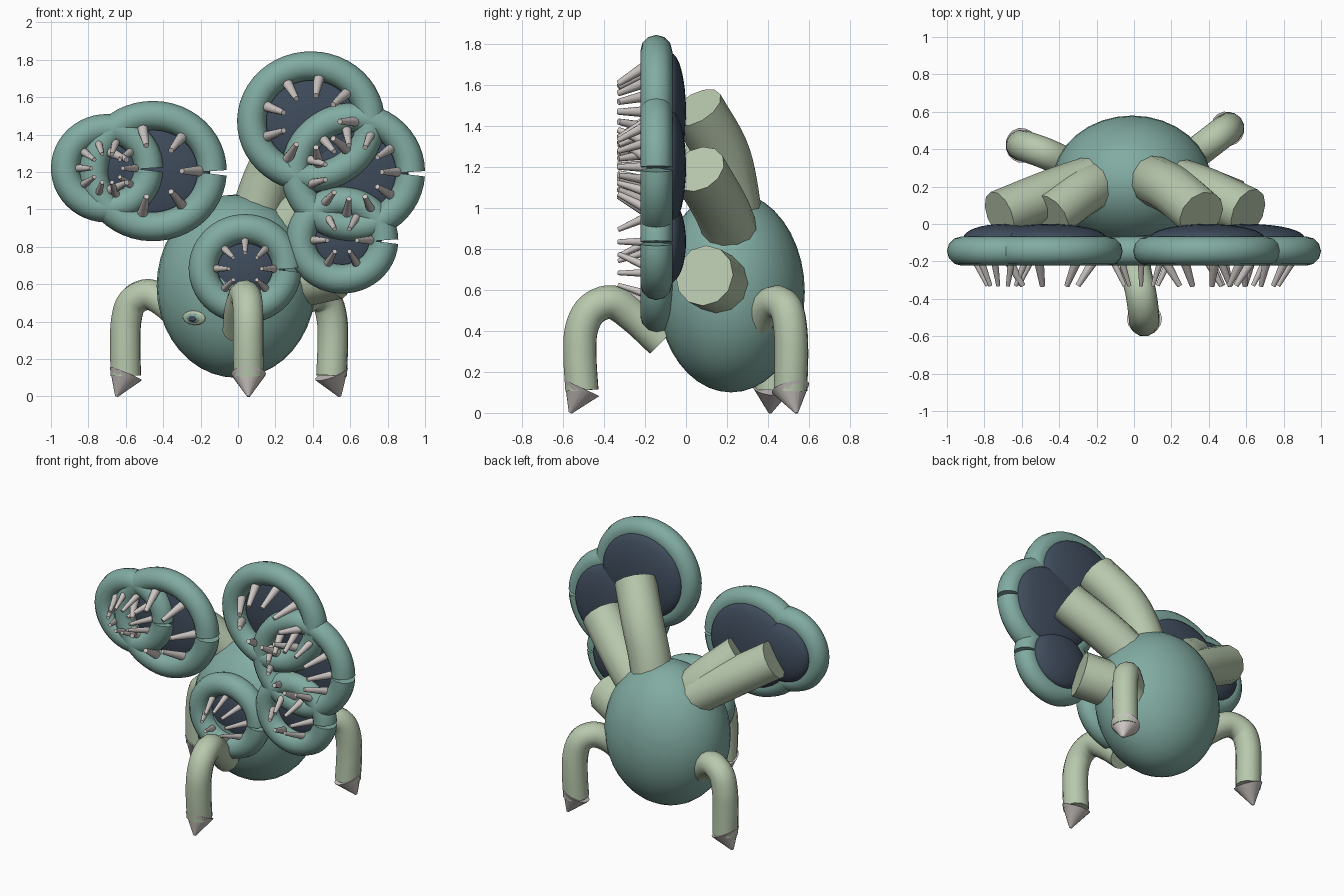
import bpy, math
from mathutils import Vector

if "Cube" in bpy.data.objects:
    bpy.data.objects.remove(bpy.data.objects["Cube"])


def material(name, rgb):
    m = bpy.data.materials.new(name)
    m.diffuse_color = (*rgb, 1)
    m.use_nodes = True
    m.node_tree.nodes["Principled BSDF"].inputs["Base Color"].default_value = m.diffuse_color
    return m


TEAL = material("teal_skin", (0.22, 0.41, 0.36))
PALE = material("pale_green_skin", (0.48, 0.58, 0.42))
NAVY = material("dark_throat", (0.05, 0.072, 0.108))
BONE = material("bone", (0.60, 0.56, 0.54))


def finish(obj, name, mat, angle=50):
    obj.name = name
    obj.data.materials.clear()
    obj.data.materials.append(mat)
    bpy.ops.object.select_all(action='DESELECT')
    obj.select_set(True)
    bpy.context.view_layer.objects.active = obj
    bpy.ops.object.shade_smooth_by_angle(angle=math.radians(angle))
    return obj


def ellipsoid(name, loc, radii, mat, segs=32, rings=16, rot=None):
    bpy.ops.mesh.primitive_uv_sphere_add(segments=segs, ring_count=rings, location=loc)
    obj = bpy.context.object
    obj.scale = radii
    if rot:
        obj.rotation_euler = rot
    return finish(obj, name, mat)


def cone(name, base, tip, r1, r2, mat, sides=12):
    base, tip = Vector(base), Vector(tip)
    d = tip - base
    bpy.ops.mesh.primitive_cone_add(vertices=sides, radius1=r1, radius2=r2,
                                    depth=d.length, location=(base + tip) / 2)
    obj = bpy.context.object
    obj.rotation_euler = d.to_track_quat('Z', 'Y').to_euler()
    return finish(obj, name, mat)


def smooth_path(pts, steps=5):
    """Catmull-Rom samples through the points."""
    p = [Vector(q) for q in pts]
    p = [2 * p[0] - p[1]] + p + [2 * p[-1] - p[-2]]
    out = []
    for a, b, c, d in zip(p, p[1:], p[2:], p[3:]):
        for i in range(steps):
            t = i / steps
            out.append(0.5 * (2 * b + (c - a) * t + (2 * a - 5 * b + 4 * c - d) * t * t
                              + (3 * b - a - 3 * c + d) * t ** 3))
    return out + [p[-2]]


def tube(name, path, radius, mat, res):
    cu = bpy.data.curves.new(name, 'CURVE')
    cu.dimensions = '3D'
    cu.bevel_depth = radius
    cu.bevel_resolution = res
    cu.use_fill_caps = True
    sp = cu.splines.new('POLY')
    sp.points.add(len(path) - 1)
    for pt, co in zip(sp.points, path):
        pt.co = (*co, 1)
    tmp = bpy.data.objects.new(name + "_path", cu)
    bpy.context.collection.objects.link(tmp)
    bpy.context.view_layer.update()
    dg = bpy.context.evaluated_depsgraph_get()
    me = bpy.data.meshes.new_from_object(tmp.evaluated_get(dg))
    bpy.data.objects.remove(tmp)
    obj = bpy.data.objects.new(name, me)
    bpy.context.collection.objects.link(obj)
    return finish(obj, name, mat)


# body
ellipsoid("body", (-0.01, 0.22, 0.59), (0.425, 0.36, 0.49), TEAL, 32, 20)

# mouths: split lip ring, dark throat and a circle of inward teeth
LIP = 0.078


def mouth(name, x, z, rx, rz, count, size):
    ax, az = rx - LIP, rz - LIP
    n, gap = 48, 0.05
    arc = [(x + ax * math.cos(a), -0.145, z + az * math.sin(a))
           for a in (i / n * (2 * math.pi - gap) for i in range(n + 1))]
    tube(name + "_lip", arc, LIP, TEAL, 4)
    ellipsoid(name + "_throat", (x, -0.075, z), (ax - 0.01, 0.075, az - 0.01), NAVY, 32, 16)
    for i in range(count):
        a = 2 * math.pi * i / count
        c, s = math.cos(a), math.sin(a)
        bx, bz, inward = rx - 0.145, rz - 0.14, 0.095 * size
        cone(f"{name}_tooth_{i + 1}", (x + bx * c, -0.18, z + bz * s),
             (x + (bx - inward) * c, -0.33, z + (bz - inward) * s),
             0.029 * size, 0.015 * size, BONE, 10)


mouth("left_large_mouth", -0.455, 1.205, 0.395, 0.375, 7, 1.0)
mouth("left_small_mouth", -0.70, 1.22, 0.30, 0.29, 10, 0.75)
mouth("top_right_mouth", 0.39, 1.47, 0.395, 0.375, 9, 1.0)
mouth("right_mouth", 0.615, 1.20, 0.385, 0.37, 11, 0.9)
mouth("lower_right_mouth", 0.557, 0.835, 0.30, 0.285, 6, 0.8)
mouth("front_mouth", 0.038, 0.683, 0.302, 0.292, 8, 0.72)

# necks joining the mouths to the body
NECKS = {
    "left_large_neck": ([(-0.10, 0.24, 0.80), (-0.26, 0.18, 1.0), (-0.45, 0.04, 1.18)], 0.13),
    "left_small_neck": ([(-0.15, 0.26, 0.85), (-0.42, 0.17, 1.03), (-0.72, 0.05, 1.22)], 0.13),
    "top_right_neck": ([(0.06, 0.25, 0.82), (0.13, 0.22, 1.08), (0.22, 0.17, 1.28),
                        (0.36, 0.05, 1.49)], 0.135),
    "right_neck": ([(0.12, 0.25, 0.78), (0.35, 0.18, 0.98), (0.61, 0.06, 1.19)], 0.135),
    "lower_right_neck": ([(0.10, 0.24, 0.58), (0.30, 0.18, 0.62), (0.53, 0.09, 0.67)], 0.15),
}
for name, (pts, r) in NECKS.items():
    tube(name, smooth_path(pts), r, PALE, 4)

# arched legs with cone claws
LEGS = {
    "front": ([(0.0, -0.12, 0.35), (0.01, -0.25, 0.47), (0.035, -0.36, 0.54), (0.05, -0.46, 0.505),
               (0.055, -0.51, 0.41), (0.055, -0.518, 0.28), (0.056, -0.508, 0.11)],
              (0.056, -0.565, 0.0)),
    "back_left": ([(-0.28, 0.29, 0.40), (-0.39, 0.34, 0.50), (-0.48, 0.38, 0.545),
                   (-0.565, 0.41, 0.505), (-0.597, 0.42, 0.41), (-0.603, 0.42, 0.28),
                   (-0.60, 0.42, 0.11)], (-0.65, 0.41, 0.0)),
    "back_right": ([(0.24, 0.32, 0.40), (0.33, 0.38, 0.50), (0.41, 0.44, 0.54), (0.475, 0.49, 0.505),
                    (0.503, 0.51, 0.41), (0.507, 0.515, 0.28), (0.50, 0.51, 0.11)],
                   (0.545, 0.54, 0.0)),
}
for name, (pts, tip) in LEGS.items():
    tube(name + "_leg", smooth_path(pts), 0.083, PALE, 4)
    end = Vector(pts[-1]) + Vector((0, 0, 0.012))
    cone(name + "_claw", end, tip, 0.094, 0.008, BONE, 16)

# small eye on the front of the body
out = Vector((-1.24, -2.15, -0.71)).normalized()
centre = Vector((-0.235, -0.06, 0.42))
turn = out.to_track_quat('Z', 'Y').to_euler()
for part, lift, radii, mat in (("eyelid", 0.0, (0.07, 0.04, 0.015), PALE),
                               ("eyeball", 0.008, (0.042, 0.027, 0.013), TEAL),
                               ("pupil", 0.014, (0.026, 0.018, 0.012), NAVY),
                               ("eye_glint", 0.021, (0.016, 0.004, 0.008), PALE)):
    ellipsoid(part, centre + out * lift, radii, mat, 16, 8, turn)
